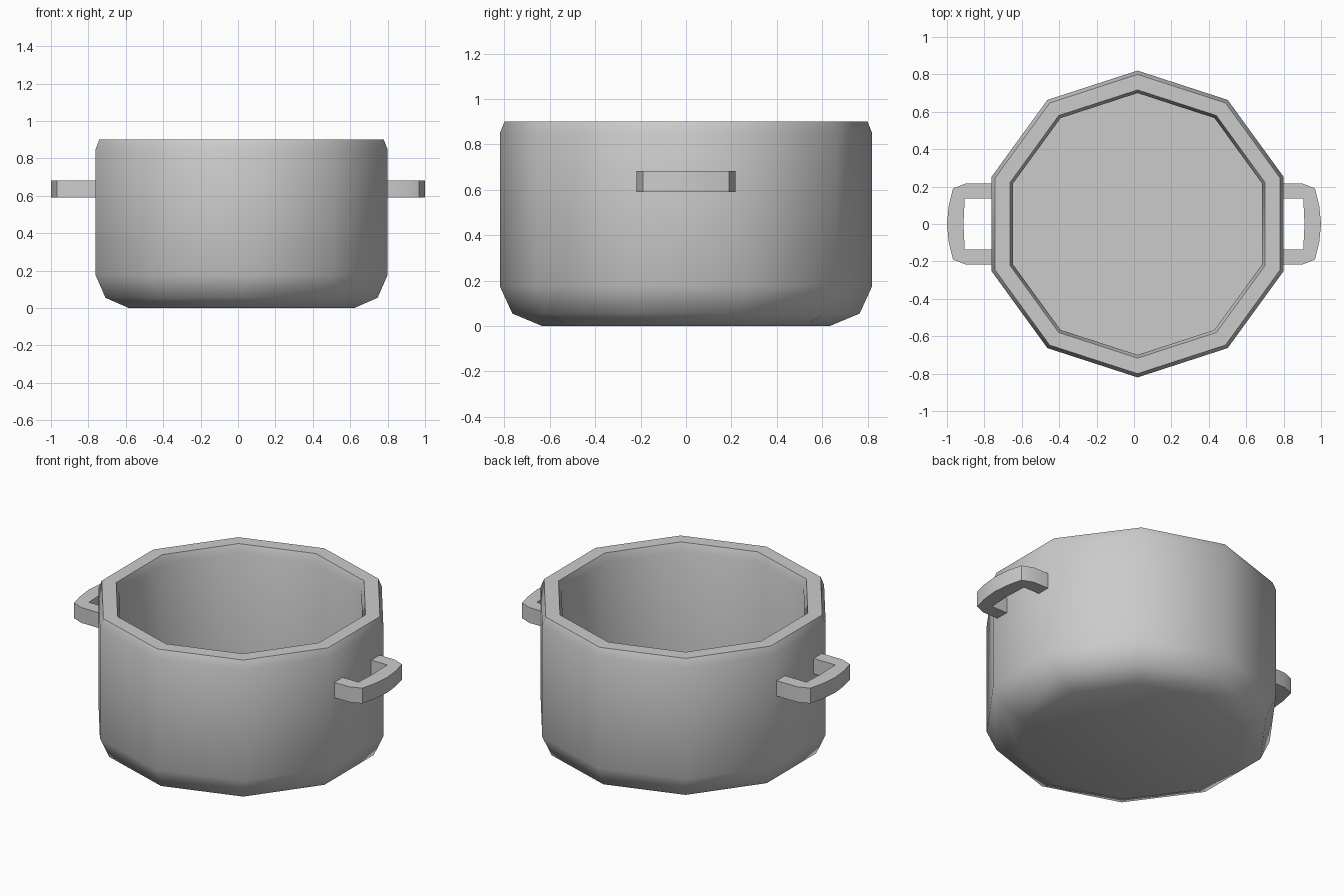
import bpy, bmesh, math

if "Cube" in bpy.data.objects:
    bpy.data.objects.remove(bpy.data.objects["Cube"])

grey = bpy.data.materials.new("pot grey")
grey.diffuse_color = (0.6, 0.6, 0.6, 1)
grey.use_nodes = True
grey.node_tree.nodes["Principled BSDF"].inputs["Base Color"].default_value = grey.diffuse_color


def finish(name, bm):
    bmesh.ops.recalc_face_normals(bm, faces=bm.faces)
    me = bpy.data.meshes.new(name)
    bm.to_mesh(me)
    bm.free()
    me.materials.append(grey)
    ob = bpy.data.objects.new(name, me)
    bpy.context.collection.objects.link(ob)
    bpy.ops.object.select_all(action='DESELECT')
    ob.select_set(True)
    bpy.context.view_layer.objects.active = ob
    bpy.ops.object.shade_smooth_by_angle(angle=math.radians(46))
    return ob


# Pot body: ten-sided lathe, outside bottom -> rim -> inside floor (radius, z)
profile = [(0.633, 0), (0.765, 0.055), (0.82, 0.175), (0.82, 0.85), (0.80, 0.90),
           (0.717, 0.90), (0.70, 0.85), (0.70, 0.10)]
SIDES, CX = 10, 0.019
bm = bmesh.new()
rings = []
for r, z in profile:
    angles = [math.pi / 2 + 2 * math.pi * i / SIDES for i in range(SIDES)]
    rings.append([bm.verts.new((CX + r * math.cos(a), r * math.sin(a), z)) for a in angles])
for lo, hi in zip(rings, rings[1:]):
    for i in range(SIDES):
        j = (i + 1) % SIDES
        bm.faces.new((lo[i], lo[j], hi[j], hi[i]))
bm.faces.new(rings[0])
bm.faces.new(rings[-1])
finish("pot_body", bm)

# Handles: flat loop, outer and inner outline extruded in z
outer = [(0.76, 0.217), (0.90, 0.217), (0.968, 0.19), (0.99, 0.10), (1.0, 0.0)]
inner = [(0.76, 0.137), (0.906, 0.137), (0.906, 0.137), (0.908, 0.07), (0.912, 0.0)]
outer += [(x, -y) for x, y in outer[-2::-1]]
inner += [(x, -y) for x, y in inner[-2::-1]]
for side, name in ((1, "right_handle"), (-1, "left_handle")):
    bm = bmesh.new()
    faces = []
    for k in range(len(outer) - 1):
        quad = [outer[k], outer[k + 1], inner[k + 1], inner[k]]
        faces.append(bm.faces.new([bm.verts.new((side * x, y, 0.59)) for x, y in quad]))
    bmesh.ops.remove_doubles(bm, verts=bm.verts, dist=0.0005)
    ext = bmesh.ops.extrude_face_region(bm, geom=bm.faces[:], use_keep_orig=True)
    for v in ext["geom"]:
        if isinstance(v, bmesh.types.BMVert):
            v.co.z = 0.683
    finish(name, bm)
